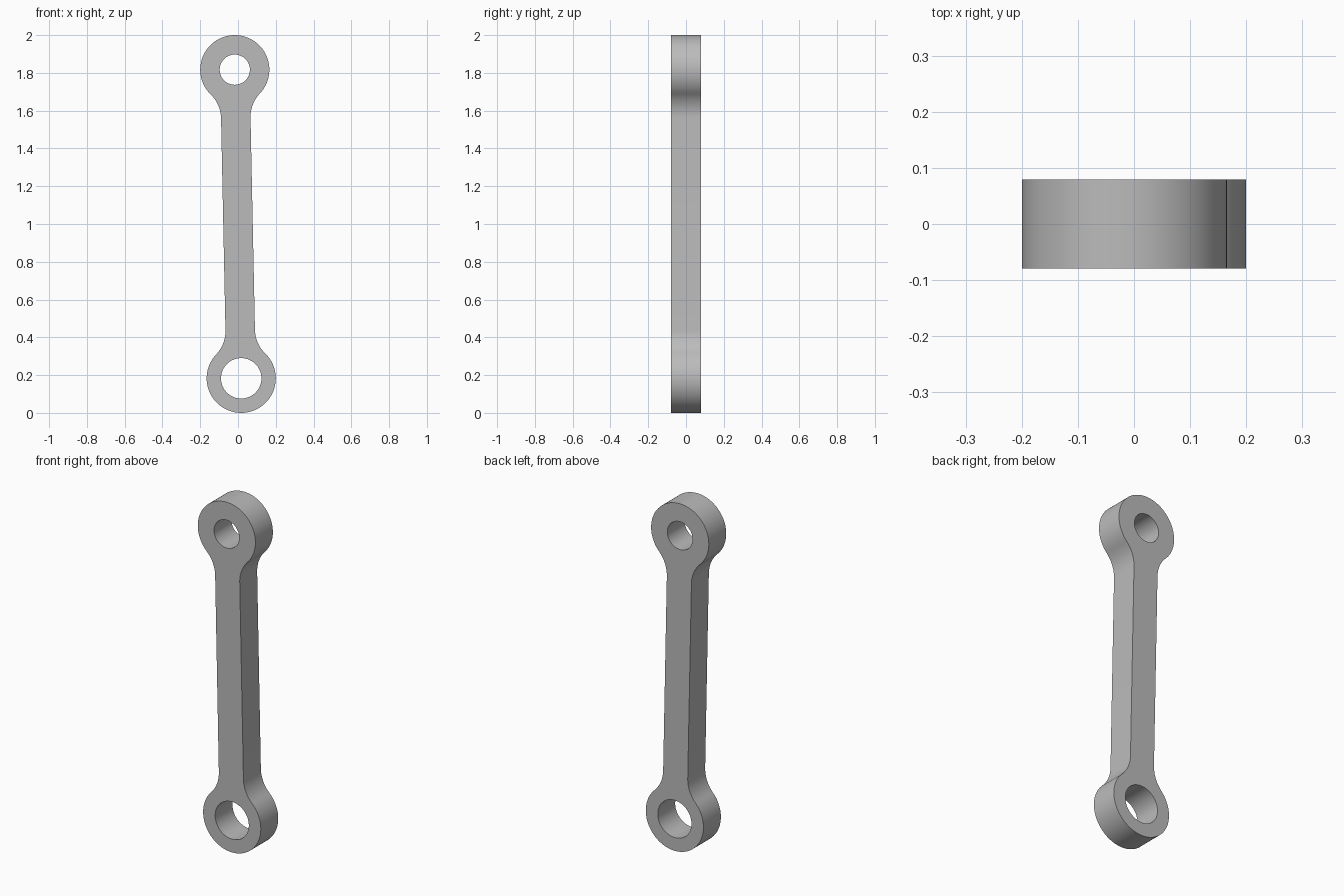
import bpy, bmesh
from math import sin, cos, pi, sqrt, atan2, radians
from mathutils import Vector, Matrix

if "Cube" in bpy.data.objects:
    bpy.data.objects.remove(bpy.data.objects["Cube"])

# Main dimensions
TOP, BOTTOM = Vector((-0.017, 0, 1.817)), Vector((0.017, 0, 0.183))
EYE_R, TOP_HOLE, BOTTOM_HOLE = 0.183, 0.08, 0.107
SHANK_HALF, FILLET, THICK = 0.078, 0.18, 0.158


def arc(cx, cz, r, start, end, n):
    return [Vector((cx + r * cos(start + (end - start) * i / n), 0,
                    cz + r * sin(start + (end - start) * i / n)))
            for i in range(n + 1)]


# Half outline in the link's own frame: fillet from the shank, then round the eye
half_len = (TOP - BOTTOM).length / 2
fx = SHANK_HALF + FILLET
drop = sqrt((EYE_R + FILLET) ** 2 - fx ** 2)
tangent = atan2(-drop, fx)
upper = arc(fx, half_len - drop, FILLET, pi, pi + tangent, 12)
upper += arc(0, half_len, EYE_R, tangent, pi - tangent, 64)[1:]
upper += [Vector((-p.x, 0, p.z)) for p in reversed(upper[:12])]
outline = upper + [-p for p in upper]

holes = [arc(0, z, r, 0, 2 * pi, 64)[:-1]
         for z, r in ((half_len, TOP_HOLE), (-half_len, BOTTOM_HOLE))]

# Fill the outline around both holes and extrude through the thickness
bm = bmesh.new()
edges = []
for loop in [outline] + holes:
    verts = [bm.verts.new(p) for p in loop]
    edges += [bm.edges.new((v, verts[i - 1])) for i, v in enumerate(verts)]
bmesh.ops.triangle_fill(bm, edges=edges, use_beauty=True, normal=(0, -1, 0))
bmesh.ops.translate(bm, vec=(0, -THICK / 2, 0), verts=bm.verts)
ext = bmesh.ops.extrude_face_region(bm, geom=bm.faces[:], use_keep_orig=True)
bmesh.ops.translate(bm, vec=(0, THICK, 0),
                    verts=[g for g in ext["geom"] if isinstance(g, bmesh.types.BMVert)])
bmesh.ops.recalc_face_normals(bm, faces=bm.faces[:])

# Lean the link so its eyes sit on their centres
axis = TOP - BOTTOM
bm.transform(Matrix.Translation((TOP + BOTTOM) / 2)
             @ Matrix.Rotation(atan2(axis.x, axis.z), 4, 'Y'))
mesh = bpy.data.meshes.new("connecting_link")
bm.to_mesh(mesh)
bm.free()

# Grey metal
grey = bpy.data.materials.new("grey_metal")
grey.use_nodes = True
colour = (0.5, 0.5, 0.5, 1)
grey.diffuse_color = colour
grey.node_tree.nodes["Principled BSDF"].inputs["Base Color"].default_value = colour
mesh.materials.append(grey)

link = bpy.data.objects.new("connecting_link", mesh)
bpy.context.collection.objects.link(link)
bpy.context.view_layer.objects.active = link
link.select_set(True)
bpy.ops.object.shade_smooth_by_angle(angle=radians(30))
